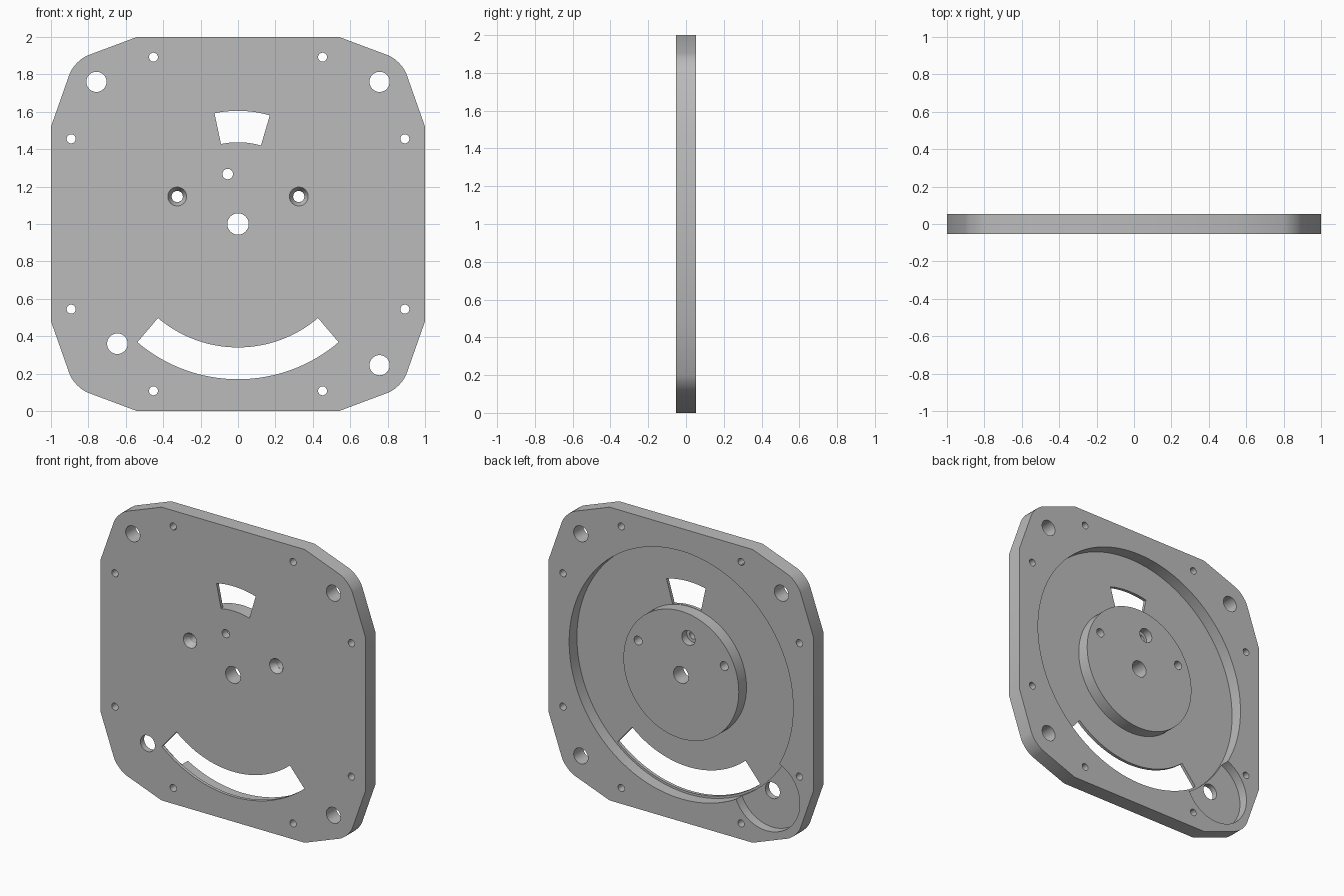
import bpy, bmesh, math

cube = bpy.data.objects.get("Cube")
if cube:
    bpy.data.objects.remove(cube, do_unlink=True)

grey = bpy.data.materials.new("plain grey")
grey.use_nodes = True
grey.diffuse_color = (0.5, 0.5, 0.5, 1)
grey.node_tree.nodes["Principled BSDF"].inputs["Base Color"].default_value = (0.5, 0.5, 0.5, 1)

HALF = 0.0525            # half of the plate thickness
FRONT, BACK = -HALF, HALF
OUT = 0.03               # how far cutters stick out
RECESS_FLOOR = -0.031
POCKET_FLOOR = -0.012


def solid(name, front, back, y0, y1):
    """Solid between a front and a back outline of (x, z) points."""
    bm = bmesh.new()
    a = [bm.verts.new((x, y0, z)) for x, z in front]
    b = [bm.verts.new((x, y1, z)) for x, z in back]
    bm.faces.new(a)
    bm.faces.new(b[::-1])
    for i in range(len(a)):
        j = (i + 1) % len(a)
        bm.faces.new((a[j], a[i], b[i], b[j]))
    bmesh.ops.recalc_face_normals(bm, faces=bm.faces)
    mesh = bpy.data.meshes.new(name)
    bm.to_mesh(mesh)
    bm.free()
    mesh.materials.append(grey)
    obj = bpy.data.objects.new(name, mesh)
    bpy.context.collection.objects.link(obj)
    return obj


def arc(r, start, end, n, x=0, z=1):
    angles = [math.radians(start + (end - start) * i / n) for i in range(n + 1)]
    return [(x + r * math.cos(a), z + r * math.sin(a)) for a in angles]


def circle(r, x=0, z=1, n=32):
    return arc(r, 0, 360, n, x, z)[:-1]


def disc(name, r, y0, y1, x=0, z=1, n=32, r_back=None):
    return solid(name, circle(r, x, z, n), circle(r_back or r, x, z, n), y0, y1)


def combine(target, tool, operation="DIFFERENCE"):
    mod = target.modifiers.new("combine", "BOOLEAN")
    mod.operation, mod.solver, mod.object = operation, "EXACT", tool
    deps = bpy.context.evaluated_depsgraph_get()
    mesh = bpy.data.meshes.new_from_object(target.evaluated_get(deps))
    target.modifiers.clear()
    target.data = mesh
    bpy.data.objects.remove(tool, do_unlink=True)


# Plate with slanted sides and four rounded corners
quarter = [(1, 0.48), (1, -0.48), (0.875, -0.875), (0.54, -1)]
quarter = [(1, 0.52), (0.875, 0.875), (0.54, 1)]
outline = (quarter + [(-x, z) for x, z in quarter[::-1]]
           + [(-x, -z) for x, z in quarter] + [(x, -z) for x, z in quarter[::-1]])
outline = [(x, z + 1) for x, z in outline]
plate = solid("mounting_plate", outline, outline, FRONT, BACK)
bm = bmesh.new()
bm.from_mesh(plate.data)
corners = [e for e in bm.edges
           if all(abs(abs(v.co.x) - 0.875) < 0.001 for v in e.verts)
           and abs(e.verts[0].co.y - e.verts[1].co.y) > HALF]
bmesh.ops.bevel(bm, geom=corners, offset=0.08, segments=8, profile=0.5, affect="EDGES")
bm.to_mesh(plate.data)
bm.free()

# Round recess in the back, side pocket and central boss
combine(plate, disc("recess_cutter", 0.845, RECESS_FLOOR, BACK + OUT, n=128))
combine(plate, disc("pocket_cutter", 0.25, POCKET_FLOOR, BACK + OUT, -0.645, 0.36, 64))
combine(plate, disc("boss", 0.435, RECESS_FLOOR - 0.01, BACK, n=96), "UNION")

# Curved window above and long curved slot below
for r_in, r_out, start, end in ((0.437, 0.605, 73.7, 102), (0.66, 0.83, 229.6, 310.4)):
    sector = arc(r_out, start, end, 32) + arc(r_in, end, start, 32)
    combine(plate, solid("slot_cutter", sector, sector, FRONT - OUT, BACK + OUT))

# Through holes: centre, index, corners and rim screws
holes = [(0.057, 0, 0), (0.028, -0.055, 0.267), (0.055, -0.645, -0.64)]
holes += [(0.054, x, z) for x, z in ((-0.757, 0.76), (0.757, 0.76), (0.757, -0.755))]
for sx in (-1, 1):
    holes.append((0.03, sx * 0.325, 0.147))
    for sz in (-1, 1):
        holes += [(0.024, sx * 0.452, sz * 0.892), (0.024, sx * 0.892, sz * 0.455)]
for r, x, z in holes:
    combine(plate, disc("hole_cutter", r, FRONT - OUT, BACK + OUT, x, z + 1))

# Countersinks in the front and a counterbore in the back
for sx in (-1, 1):
    combine(plate, disc("countersink_cutter", 0.0515, FRONT - 0.002, FRONT + 0.04,
                        sx * 0.325, 1.147, r_back=0.0302))
combine(plate, disc("counterbore_cutter", 0.05, 0, BACK + OUT, -0.055, 1.267))

bpy.ops.object.select_all(action="DESELECT")
plate.select_set(True)
bpy.context.view_layer.objects.active = plate
bpy.ops.object.shade_smooth_by_angle(angle=math.radians(25))
